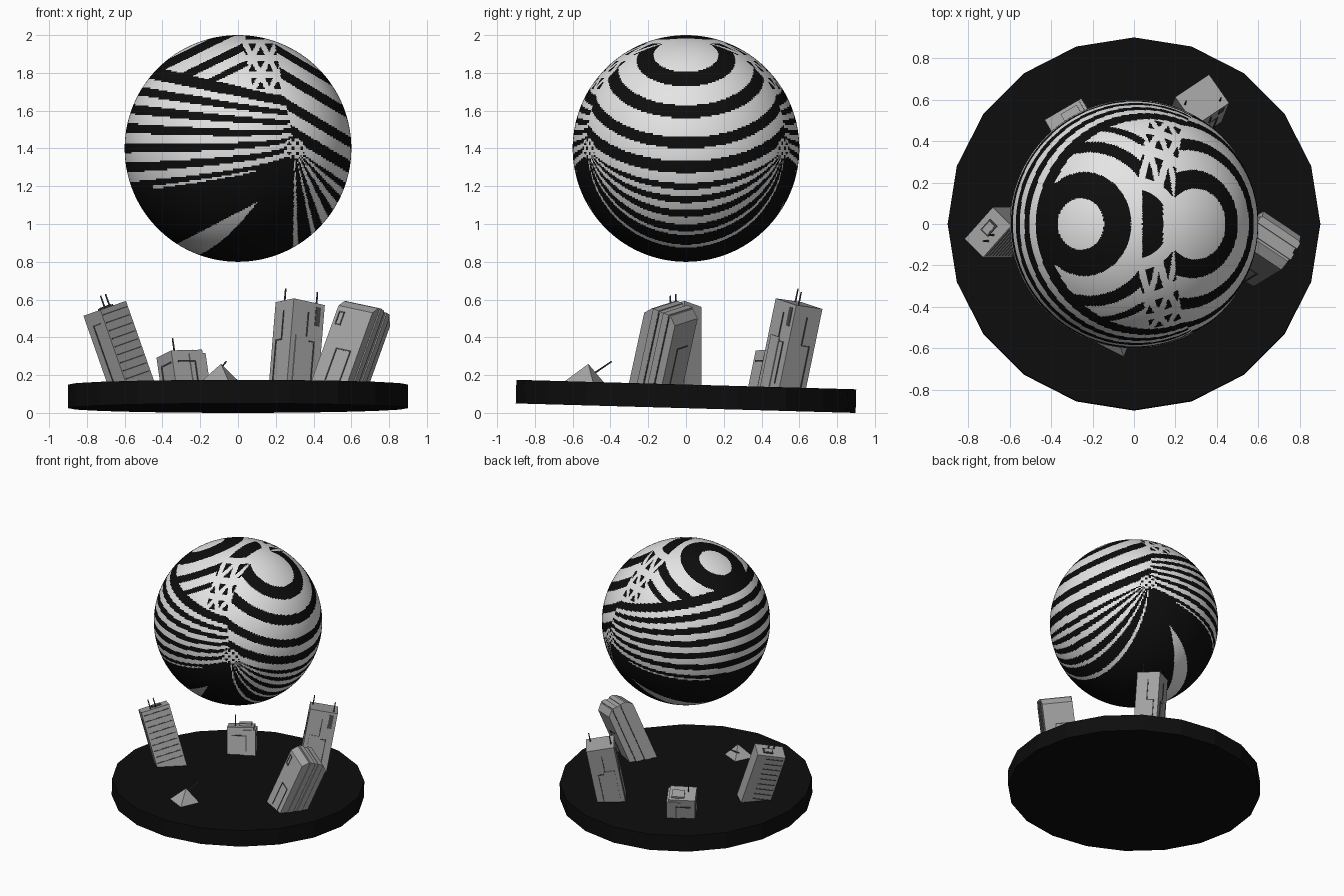
import bpy, bmesh, math
from mathutils import Matrix, Vector

cube = bpy.data.objects.get("Cube")
if cube:
    bpy.data.objects.remove(cube)


def material(name, value):
    m = bpy.data.materials.new(name)
    m.use_nodes = True
    colour = (value, value, value, 1)
    m.diffuse_color = colour
    m.node_tree.nodes["Principled BSDF"].inputs["Base Color"].default_value = colour
    return m


BLACK = material("black", 0.004)
WHITE = material("soft white", 0.78)
GREY = material("concrete grey", 0.37)
DARK = material("groove grey", 0.07)


def finish(name, bm, *mats):
    mesh = bpy.data.meshes.new(name)
    bm.to_mesh(mesh)
    bm.free()
    for m in mats:
        mesh.materials.append(m)
    ob = bpy.data.objects.new(name, mesh)
    bpy.context.collection.objects.link(ob)
    return ob


def box(name, frame, size, centre, mat=GREY, chamfer=0):
    bm = bmesh.new()
    bmesh.ops.create_cube(bm, size=1, matrix=Matrix.Diagonal((*size, 1)))
    if chamfer:  # slope the top edges on both sides
        edges = [e for e in bm.edges if all(v.co.z > 0 for v in e.verts)
                 and abs(e.verts[0].co.x - e.verts[1].co.x) > 0.01]
        bmesh.ops.bevel(bm, geom=edges, offset=chamfer, segments=1, affect='EDGES')
    bm.transform(frame @ Matrix.Translation(centre))
    return finish(name, bm, mat)


def cone(name, frame, r1, r2, depth, centre, sides, mat):
    bm = bmesh.new()
    bmesh.ops.create_cone(bm, cap_ends=True, segments=sides, radius1=r1, radius2=r2, depth=depth)
    bm.transform(frame @ Matrix.Translation(centre))
    return finish(name, bm, mat)


def leaning(base, up, yaw):
    z = Vector(up).normalized()
    x = Vector((math.cos(math.radians(yaw)), math.sin(math.radians(yaw)), 0))
    x = (x - z * x.dot(z)).normalized()
    rot = Matrix((x, z.cross(x), z)).transposed().to_4x4()
    return Matrix.Translation(base) @ rot


def antenna(name, frame, x, y, z, length=0.07):
    cone(name, frame, 0.005, 0.004, length, (x, y, z + length / 2), 6, DARK)


def groove(name, frame, side, half, a, b, width=0.007):
    """Thin dark line on one wall: axis-aligned between a and b (along, height)."""
    along, high = (a[0] + b[0]) / 2, (a[1] + b[1]) / 2
    la, lh = abs(a[0] - b[0]) + width, abs(a[1] - b[1]) + width
    if side in ("-y", "+y"):
        s = -1 if side == "-y" else 1
        box(name, frame, (la, 0.006, lh), (along, s * half, high), DARK)
    else:
        s = -1 if side == "-x" else 1
        box(name, frame, (0.006, la, lh), (s * half, along, high), DARK)


def groove_path(name, frame, side, half, points):
    for i, (a, b) in enumerate(zip(points, points[1:])):
        groove(f"{name}_{i}", frame, side, half, a, b)


# Striped sphere: the pattern depends on the side-on position only
def count(value, limits):
    return sum(value < k for k in limits) % 2 == 0


def is_white(x, v):
    hi = 0.31 - 0.23 * x
    lo = -0.02 - 0.2236 * math.sqrt(max(0.3 - x, 0))
    ang = -math.degrees(math.atan2(v, x - 0.3))
    if math.hypot(x - 0.3, v) < 0.055:  # dotted knot where stripes meet
        return math.cos(x * 150) * math.cos(v * 130) < 0.3
    if (v >= 0 and x > 0.3 - 0.19 * v) or (v < 0 and ang < 100 and ang > -90):
        s = 0.515 * x + 0.857 * v
        if s > 0.155:
            return count(s, (0.575, 0.54, 0.482, 0.435, 0.358, 0.309, 0.25, 0.19))
        return ((ang - 31) / 12 + 0.25) % 1 < (0.5 if ang < 74 else 0.25)
    if v > hi:
        if v < hi + 0.02:
            return False
        if x > 0.02 + 0.25 * (0.57 - v):
            if v > 0.575:
                return not 0.04 < x < 0.14
            # lattice of triangles
            a, b = (x - 0.03) / 0.09, (v - 0.57) / 0.09
            return any(min(k % 1, -k % 1) < 0.17 for k in (b, a + b / 2, a - b / 2))
        return count(0.899 * v - 0.438 * x, (0.587, 0.545, 0.49, 0.45, 0.4, 0.37))
    if v > lo:
        t = (v - lo) / (hi - lo)
        return ((1 - t) * 6.5) % 1 > 0.5 or (t < 0.025 and -0.45 < x < 0.1)
    # wedge on the lower half
    d = x - 0.1
    return d < 0 and -0.286 + 0.913 * d + 1.5 * d * (x + 0.2) < v < -0.286 + 0.52 * d


bm = bmesh.new()
bmesh.ops.create_uvsphere(bm, u_segments=420, v_segments=210, radius=0.6)
for f in bm.faces:
    f.smooth = True
    c = f.calc_center_median()
    f.material_index = int(is_white(c.x, c.z))
bm.transform(Matrix.Translation((0, 0, 1.4)))
finish("striped_sphere", bm, BLACK, WHITE)

# Tilted round base
tilt = Matrix.Translation((0, 0, 0.0875)) @ Matrix.Rotation(math.radians(-1.6), 4, 'X')
cone("base_disc", tilt, 0.9, 0.9, 0.125, (0, 0, 0), 20, BLACK)

# Slatted tower
fr = leaning((-0.55, -0.04, 0.11), (-0.33, 0, 0.94), 45)
box("slatted_tower", fr, (0.21, 0.13, 0.47), (0, 0, 0.235))
for i in range(9):
    groove(f"slat_{i}", fr, "-y", 0.065, (-0.09, 0.08 + i * 0.045), (0.09, 0.08 + i * 0.045))
    groove(f"rear_slat_{i}", fr, "+y", 0.065, (-0.09, 0.08 + i * 0.045), (0.03, 0.08 + i * 0.045))
groove_path("slatted_side_line", fr, "-x", 0.105, [(0.02, 0.05), (0.02, 0.4), (-0.03, 0.4)])
box("slatted_roof_hatch", fr, (0.07, 0.05, 0.012), (0.02, 0.01, 0.472), DARK)
box("slatted_roof_hatch_lid", fr, (0.055, 0.035, 0.016), (0.02, 0.01, 0.473))
for i, x in enumerate((-0.03, 0.01)):
    antenna(f"slatted_antenna_{i}", fr, x, -0.03, 0.47)

# Small block
fr = leaning((-0.28, 0.44, 0.10), (-0.14, 0.2, 0.97), 30)
box("small_block", fr, (0.19, 0.16, 0.22), (0, 0, 0.11))
box("small_block_step", fr, (0.1, 0.17, 0.2), (0.06, 0, 0.1))
box("small_block_roof", fr, (0.09, 0.08, 0.02), (0.03, 0.02, 0.225))
for side, half in (("-y", 0.086), ("+y", 0.086), ("+x", 0.111), ("-x", 0.096)):
    groove_path("small_block_line" + side, fr, side, half,
                [(0.04, 0.05), (0.04, 0.16), (-0.06, 0.16)])
antenna("small_block_antenna", fr, -0.04, -0.02, 0.22, 0.08)

# Half-sunk pyramid
fr = leaning((-0.09, -0.53, 0.15), (0.0, 0.12, 1), 20)
cone("sunken_pyramid", fr, 0.125, 0.0, 0.11, (0, 0, 0.055), 4, GREY)
rod = leaning((-0.12, -0.5, 0.2), (0.06, 0.11, 0.075), 0)
antenna("pyramid_antenna", rod, 0, 0, 0, 0.14)

# Tall rear tower
fr = leaning((0.29, 0.5, 0.10), (0.08, 0.2, 0.97), 35)
box("rear_tower", fr, (0.2, 0.17, 0.49), (0, 0, 0.245))
box("rear_tower_panel", fr, (0.08, 0.18, 0.3), (-0.03, 0, 0.15))
for side, half in (("-y", 0.086), ("+y", 0.086), ("-x", 0.101), ("+x", 0.101)):
    groove_path("rear_tower_line" + side, fr, side, half,
                [(0.05, 0.06), (0.05, 0.28), (0.0, 0.28), (0.0, 0.43)])
box("rear_tower_slot", fr, (0.03, 0.008, 0.1), (0.06, -0.084, 0.42), DARK)
for i, (x, y) in enumerate(((-0.08, 0.03), (0.07, -0.05))):
    antenna(f"rear_tower_antenna_{i}", fr, x, y, 0.49)

# Layered side tower
fr = leaning((0.52, -0.17, 0.10), (0.33, 0.2, 0.92), -30)
box("layered_tower", fr, (0.22, 0.2, 0.49), (0, 0, 0.245), GREY, 0.04)
for i, y in enumerate((-0.03, 0.035)):
    box(f"layered_tower_ridge_{i}", fr, (0.235, 0.035, 0.495), (0, y, 0.2475))
    for x in (-0.114, 0.114):
        box(f"layered_tower_seam_{i}", fr, (0.006, 0.006, 0.48), (x, y + 0.02, 0.24), DARK)
groove_path("layered_front_line", fr, "-y", 0.1,
            [(-0.03, 0.04), (-0.03, 0.22), (0.06, 0.22), (0.06, 0.04)])
groove_path("layered_window", fr, "-y", 0.1,
            [(-0.09, 0.35), (-0.09, 0.42), (-0.06, 0.42), (-0.06, 0.35), (-0.09, 0.35)])
groove_path("layered_back_line", fr, "+y", 0.1, [(0.03, 0.05), (0.03, 0.3), (-0.06, 0.3)])
